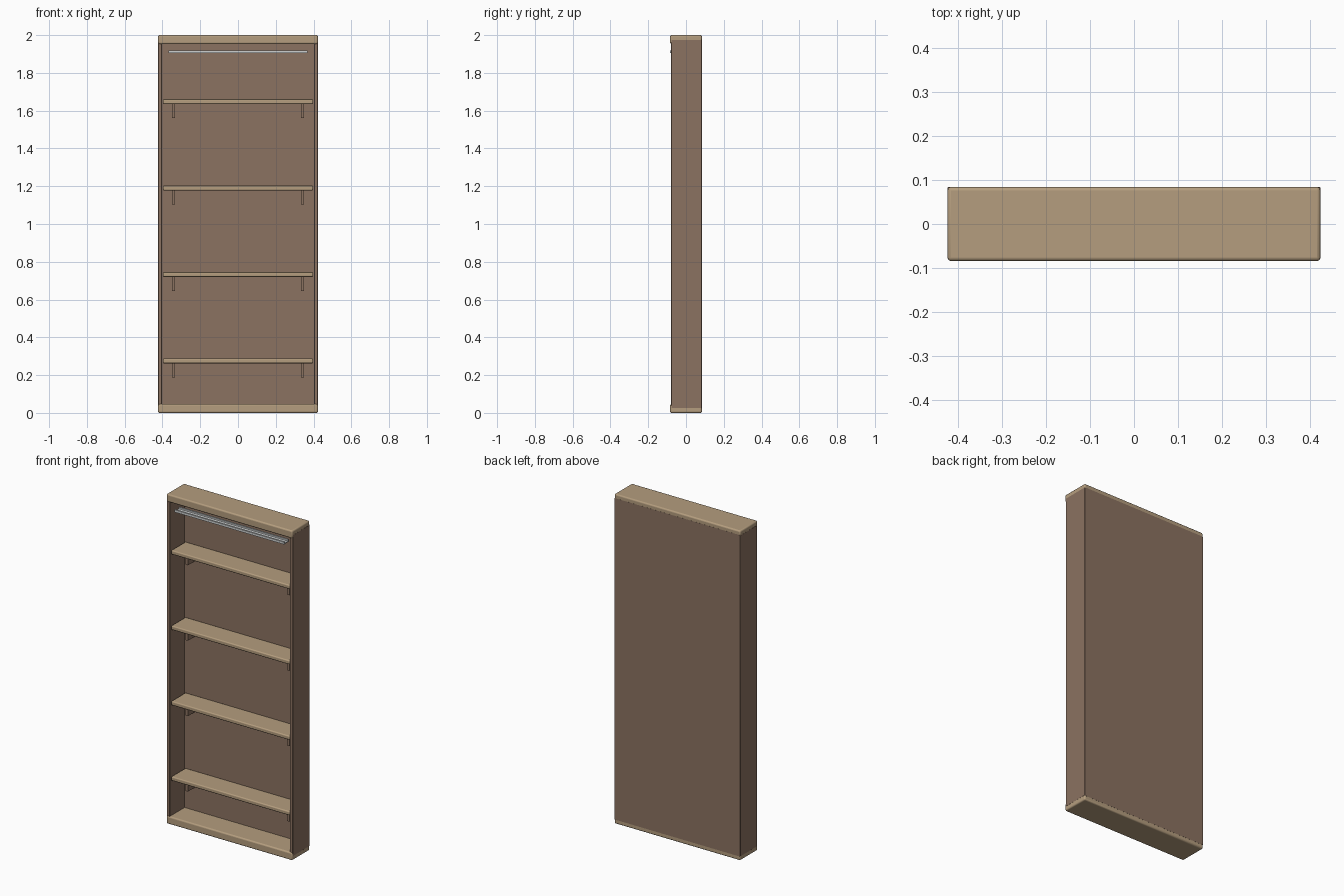
import bpy, bmesh

if "Cube" in bpy.data.objects:
    bpy.data.objects.remove(bpy.data.objects["Cube"])


def material(name, color):
    m = bpy.data.materials.new(name)
    m.diffuse_color = (*color, 1)
    m.use_nodes = True
    m.node_tree.nodes["Principled BSDF"].inputs["Base Color"].default_value = m.diffuse_color
    return m


TAN = material("light_wood", (0.46, 0.34, 0.21))
BROWN = material("dark_wood", (0.26, 0.17, 0.12))
GREY = material("light_metal", (0.62, 0.64, 0.64))


def box(name, x, y, z, mat, bevel=0.0, segments=3):
    """Box from (min, max) ranges, with optional rounded edges."""
    bm = bmesh.new()
    bmesh.ops.create_cube(bm, size=1)
    for v in bm.verts:
        v.co = [r[0] + (c + 0.5) * (r[1] - r[0]) for c, r in zip(v.co, (x, y, z))]
    mesh = bpy.data.meshes.new(name)
    bm.to_mesh(mesh)
    bm.free()
    mesh.materials.append(mat)
    obj = bpy.data.objects.new(name, mesh)
    bpy.context.collection.objects.link(obj)
    if bevel:
        mod = obj.modifiers.new("rounding", 'BEVEL')
        mod.width, mod.segments = bevel, segments
        bpy.ops.object.select_all(action='DESELECT')
        obj.select_set(True)
        bpy.context.view_layer.objects.active = obj
        bpy.ops.object.shade_smooth_by_angle()
    return obj


# Rounded top and bottom boards
box("top_board", (-0.423, 0.423), (-0.084, 0.084), (1.953, 2.0), TAN, 0.008)
box("bottom_board", (-0.423, 0.423), (-0.084, 0.084), (0.0, 0.047), TAN, 0.008)

# Side walls and back panel, lapping over the board edges
for side, s in (("left", -1), ("right", 1)):
    box(side + "_wall", sorted((s * 0.402, s * 0.4235)), (-0.079, 0.0845),
        (0.025, 1.975), BROWN, 0.002, 1)
box("back_panel", (-0.41, 0.41), (0.062, 0.0845), (0.025, 1.975), BROWN)

# Shelves with a pair of brackets under each
for i in range(4):
    z = 0.275 + 0.4577 * i
    box(f"shelf_{i + 1}", (-0.398, 0.398), (-0.074, 0.064),
        (z - 0.0125, z + 0.0125), TAN, 0.006)
    for side, s in (("left", -1), ("right", 1)):
        box(f"{side}_bracket_{i + 1}", (s * 0.341 - 0.008, s * 0.341 + 0.008),
            (-0.005, 0.064), (z - 0.088, z - 0.011), BROWN)

# Shallow metal channel under the top board
box("rail_base", (-0.367, 0.367), (-0.084, -0.034), (1.904, 1.909), GREY)
for name, y in (("rail_front_lip", -0.084), ("rail_back_lip", -0.044)):
    box(name, (-0.367, 0.367), (y, y + 0.010), (1.908, 1.918), GREY)
